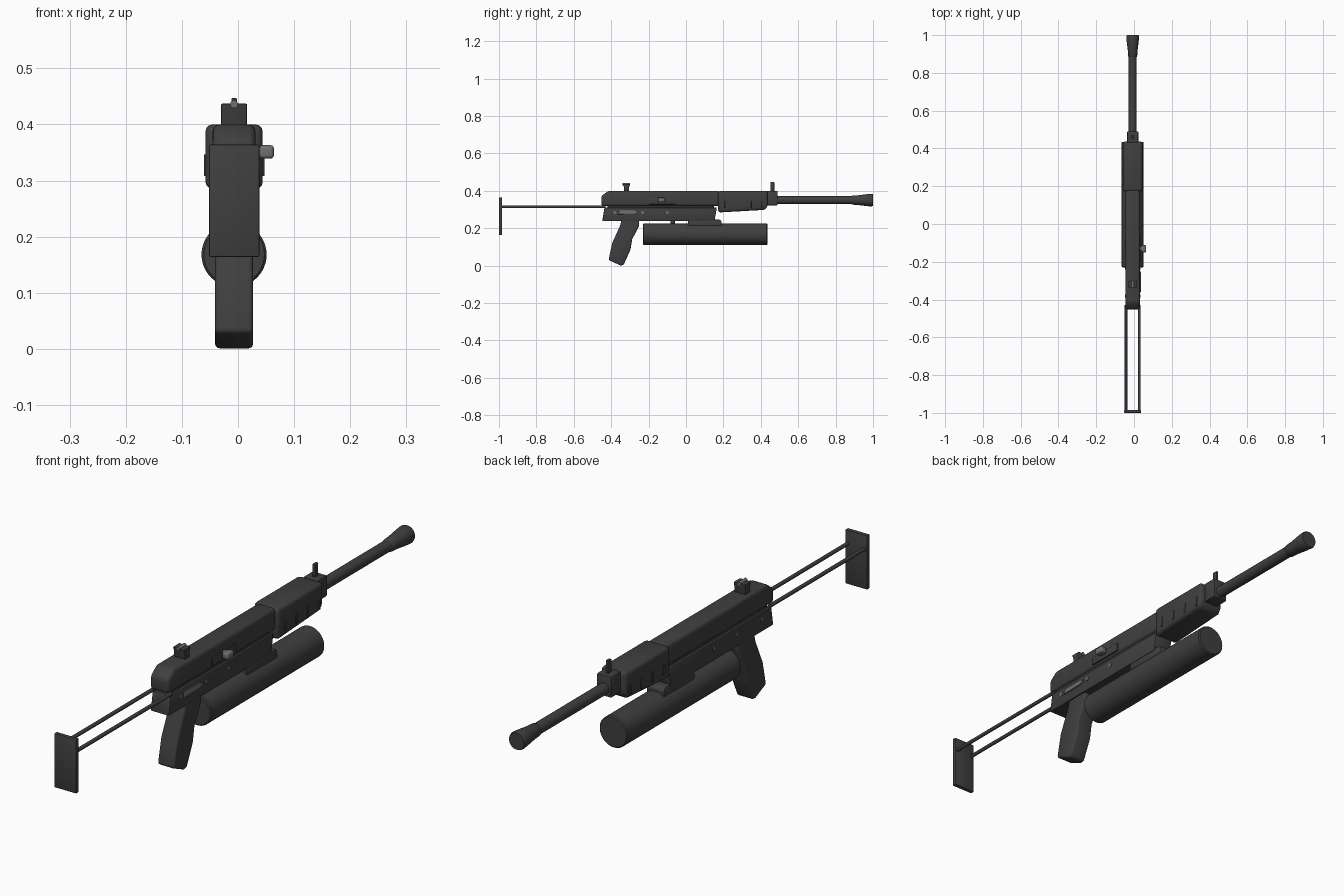
import bpy, bmesh, math

if "Cube" in bpy.data.objects:
    bpy.data.objects.remove(bpy.data.objects["Cube"])

CX = -0.007  # centre plane of the gun (bolt handle sticks out on +x)


def material(name, v):
    m = bpy.data.materials.new(name)
    m.diffuse_color = (v, v, v, 1)
    m.use_nodes = True
    m.node_tree.nodes["Principled BSDF"].inputs["Base Color"].default_value = m.diffuse_color
    return m


DARK = material("gunmetal black", 0.05)
STEEL = material("worn steel", 0.16)


def finish(name, bm, mat, bevel=0.0, seg=2):
    bmesh.ops.recalc_face_normals(bm, faces=bm.faces)
    if bevel:
        edges = [e for e in bm.edges if e.calc_face_angle(0) > 0.6]
        bmesh.ops.bevel(bm, geom=edges, offset=bevel, segments=seg,
                        profile=0.5, affect='EDGES', clamp_overlap=True)
    me = bpy.data.meshes.new(name)
    bm.to_mesh(me)
    bm.free()
    me.materials.append(mat)
    ob = bpy.data.objects.new(name, me)
    bpy.context.collection.objects.link(ob)
    bpy.ops.object.select_all(action='DESELECT')
    ob.select_set(True)
    bpy.context.view_layer.objects.active = ob
    bpy.ops.object.shade_smooth_by_angle(angle=math.radians(35))
    return ob


def slab(name, pts, x0, x1, mat=DARK, bevel=0.004, seg=2):
    """Side profile of (y, z) points, extruded from x0 to x1."""
    bm = bmesh.new()
    f = bm.faces.new([bm.verts.new((x0, y, z)) for y, z in pts])
    r = bmesh.ops.extrude_face_region(bm, geom=[f])
    vs = [g for g in r["geom"] if isinstance(g, bmesh.types.BMVert)]
    bmesh.ops.translate(bm, verts=vs, vec=(x1 - x0, 0, 0))
    return finish(name, bm, mat, bevel, seg)


def box(name, x, y, z, mat=DARK, bevel=0.003, seg=2):
    pts = [(y[0], z[0]), (y[1], z[0]), (y[1], z[1]), (y[0], z[1])]
    return slab(name, pts, x[0], x[1], mat, bevel, seg)


def lathe(name, prof, c, axis='y', sides=32, mat=DARK):
    """Turn (position, radius) pairs about the y or x axis through c."""
    bm = bmesh.new()
    rings = []
    for t, r in prof:
        ring = []
        for i in range(sides):
            a = 2 * math.pi * i / sides
            u, w = r * math.cos(a), r * math.sin(a)
            p = (c[0] + u, t, c[1] + w) if axis == 'y' else (t, c[0] + u, c[1] + w)
            ring.append(bm.verts.new(p))
        rings.append(ring)
    for a, b in zip(rings, rings[1:]):
        for i in range(sides):
            j = (i + 1) % sides
            bm.faces.new((a[i], a[j], b[j], b[i]))
    bm.faces.new(rings[0])
    bm.faces.new(rings[-1])
    return finish(name, bm, mat)


# folding stock: butt plate and two rods
box("butt_plate", (CX - 0.045, CX + 0.045), (-1.0, -0.984), (0.164, 0.364))
for side, s in (("left", -1), ("right", 1)):
    lathe(f"stock_rod_{side}", [(-0.99, 0.007), (-0.43, 0.007)],
          (CX + s * 0.035, 0.314), sides=12)

# receiver halves with a narrow recessed core between them
slab("upper_receiver", [(-0.452, 0.319), (0.18, 0.319), (0.18, 0.4), (-0.415, 0.4),
                        (-0.452, 0.372)], CX - 0.038, CX + 0.038, bevel=0.012, seg=3)
slab("lower_receiver", [(-0.448, 0.238), (0.152, 0.238), (0.165, 0.31), (-0.436, 0.31)],
     CX - 0.038, CX + 0.038)
box("receiver_core", (CX - 0.03, CX + 0.03), (-0.42, 0.15), (0.29, 0.34), bevel=0)

# pistol grip
slab("pistol_grip", [(-0.345, 0.245), (-0.25, 0.245), (-0.25, 0.215), (-0.288, 0.14),
                     (-0.297, 0.085), (-0.334, 0.003), (-0.35, 0.001), (-0.414, 0.03),
                     (-0.395, 0.12), (-0.352, 0.215)],
     CX - 0.034, CX + 0.034, bevel=0.008, seg=3)

# handguard with small vent ribs on both sides
slab("handguard", [(0.172, 0.284), (0.42, 0.298), (0.437, 0.318), (0.437, 0.4), (0.172, 0.4)],
     CX - 0.051, CX + 0.051, bevel=0.013, seg=3)
for i in range(4):
    y = 0.212 + i * 0.066
    box(f"handguard_rib_{i}", (CX - 0.054, CX + 0.054), (y - 0.005, y + 0.005),
        (0.308, 0.346), bevel=0.001)

# barrel, sight block and flared muzzle
box("front_sight_block", (CX - 0.03, CX + 0.03), (0.43, 0.49), (0.322, 0.4), bevel=0.005)
box("front_sight_post", (CX - 0.005, CX + 0.005), (0.452, 0.472), (0.395, 0.447), bevel=0.002)
lathe("barrel", [(0.48, 0.021), (0.91, 0.021)], (CX, 0.35))
lathe("muzzle", [(0.882, 0.02), (0.888, 0.024), (0.92, 0.026), (0.96, 0.031),
                 (0.992, 0.034), (1.0, 0.031)], (CX, 0.35))

# rear sight with its aperture pin
slab("rear_sight", [(-0.332, 0.395), (-0.304, 0.395), (-0.304, 0.42), (-0.3, 0.437),
                    (-0.338, 0.437), (-0.332, 0.42)], CX - 0.023, CX + 0.023, bevel=0.002)
lathe("rear_sight_aperture", [(-0.34, 0.007), (-0.3, 0.007)], (CX, 0.436),
      sides=16, mat=STEEL)

# tube under the barrel and its mount
lathe("under_tube", [(-0.23, 0.054), (-0.226, 0.058), (0.431, 0.058), (0.435, 0.054)],
      (CX, 0.168), sides=48)
slab("tube_mount", [(0.01, 0.205), (0.19, 0.205), (0.19, 0.236), (0.18, 0.246), (0.02, 0.246),
                    (0.01, 0.236)], CX - 0.036, CX + 0.036)
box("tube_rear_lug", (CX - 0.012, CX + 0.012), (-0.082, -0.06), (0.215, 0.245))

# bolt handle, its slot cover, selector lever and pins
box("bolt_cover", (0.02, 0.035), (-0.2, -0.055), (0.328, 0.36), bevel=0.002)
box("bolt_stem", (0.02, 0.05), (-0.14, -0.12), (0.343, 0.36), STEEL)
box("bolt_handle", (0.038, 0.064), (-0.15, -0.112), (0.339, 0.363), STEEL, 0.006, 3)
slab("selector_lever", [(-0.365, 0.274), (-0.27, 0.276), (-0.248, 0.286), (-0.27, 0.295),
                        (-0.355, 0.295)], 0.025, 0.036, STEEL, 0.003)
for i, y in enumerate((-0.38, -0.232, -0.1)):
    lathe(f"receiver_pin_{i}", [(CX - 0.041, 0.008), (CX + 0.041, 0.008)], (y, 0.284),
          axis='x', sides=16, mat=STEEL)
